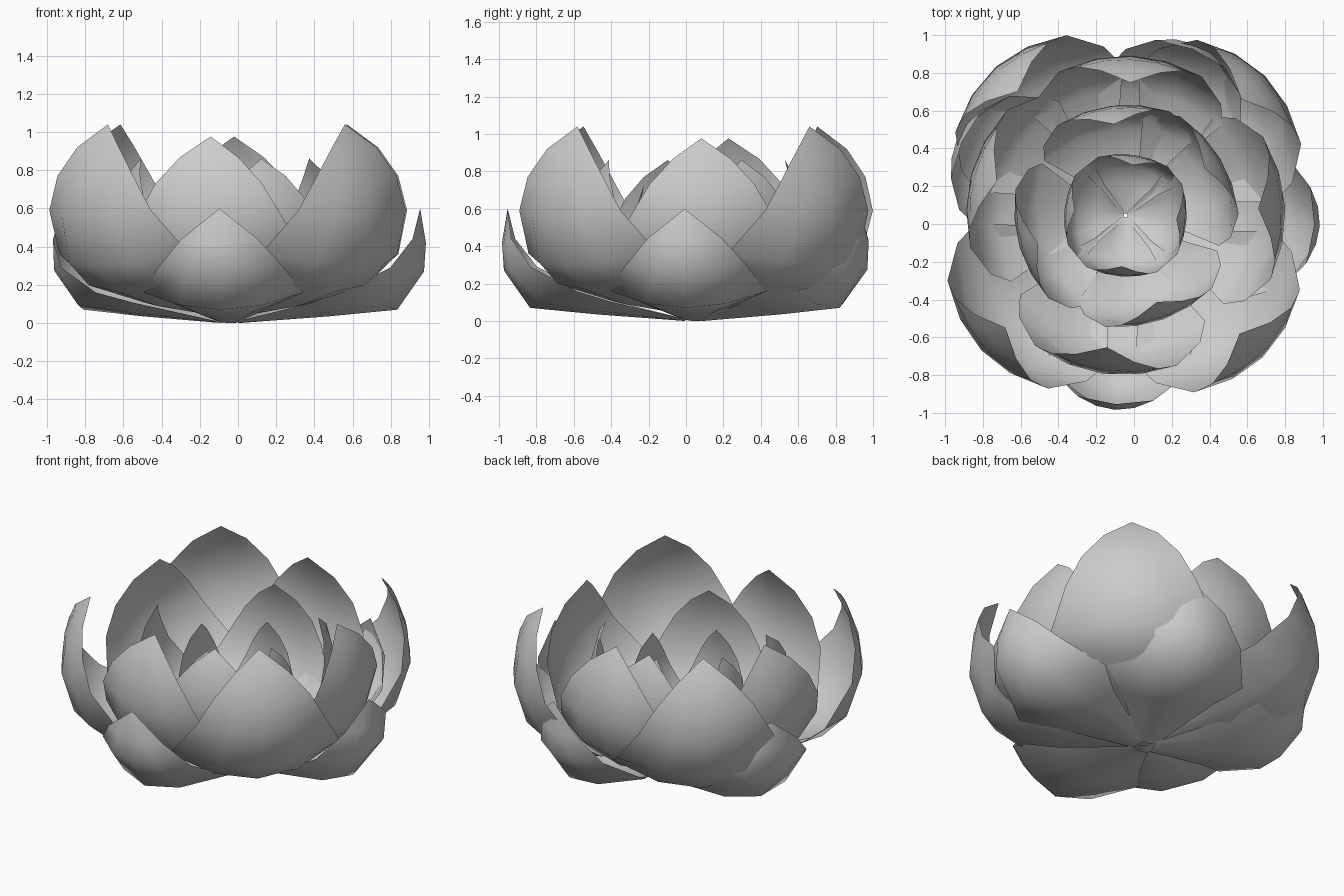
import bpy, bmesh, math
from mathutils import Matrix, Vector

cube = bpy.data.objects.get("Cube")
if cube:
    bpy.data.objects.remove(cube, do_unlink=True)

# One grey for the whole flower
grey = bpy.data.materials.new("petal grey")
grey.use_nodes = True
colour = (0.6, 0.6, 0.6, 1)
grey.diffuse_color = colour
grey.node_tree.nodes["Principled BSDF"].inputs["Base Color"].default_value = colour

CENTRE = Vector((-0.045, 0.045, 0))
COLUMNS = 4

# Petal stations from base to tip:
# distance from axis, height, half width, inward curl and lift of the rim
TALL = [(.03, .03, .05, .00, .01), (.52, .09, .32, .10, .10),
        (.82, .17, .51, .21, .11), (.97, .30, .50, .22, .06),
        (1.045, .55, .39, .12, .04), (1.02, .74, .29, .06, .03),
        (.96, .91, .16, .02, .01), (.87, 1.04, 0, 0, 0)]
LOW = [(.05, .00, .06, .00, .01), (.52, .035, .28, .08, .07),
       (.88, .07, .42, .27, .09), (1.02, .27, .33, .16, .02),
       (1.03, .42, .20, .06, .02), (1.00, .60, 0, 0, 0)]


def petal(name, stations, azimuth, spread, width, base, height):
    """A cupped leaf: a grid of curved rows closing to a pointed tip."""
    bm = bmesh.new()
    rows = []
    for r, z, half, curl, lift in stations:
        row = []
        for i in range(COLUMNS + 1):
            v = 2 * i / COLUMNS - 1
            row.append(bm.verts.new(((r - curl * v * v) * spread, half * v * width,
                                     base + (z + lift * v * v) * height)))
        rows.append(row)
    for low, high in zip(rows, rows[1:]):
        for i in range(COLUMNS):
            bm.faces.new((low[i], low[i + 1], high[i + 1], high[i]))
    bmesh.ops.remove_doubles(bm, verts=bm.verts, dist=0.0005)
    turn = Matrix.Translation(CENTRE) @ Matrix.Rotation(math.radians(azimuth), 4, "Z")
    bm.transform(turn)
    for face in bm.faces:
        face.smooth = True
    mesh = bpy.data.meshes.new(name)
    bm.to_mesh(mesh)
    bm.free()
    mesh.materials.append(grey)
    bpy.context.collection.objects.link(bpy.data.objects.new(name, mesh))


# Rings: name, stations, azimuths, spread, width, base height, height scale
RINGS = [("front_low_petal", LOW, (-93, -3), 1, 1, 0, 1),
         ("back_low_petal", LOW, (68, 156), .95, 1, 0, 1),
         ("outer_petal", TALL, (-46, 45, 131, 223), 1, 1, 0, 1),
         ("middle_petal", TALL, (-98, 3, 88, 165), .81, .97, .03, .91),
         ("inner_petal", TALL, (-70, 31, 97, 197), .56, .77, .06, .77),
         ("heart_petal", TALL, (-94, -4, 82, 174), .31, .48, .08, .62)]
for name, stations, azimuths, *sizes in RINGS:
    for number, azimuth in enumerate(azimuths, 1):
        petal(f"{name}_{number}", stations, azimuth, *sizes)
